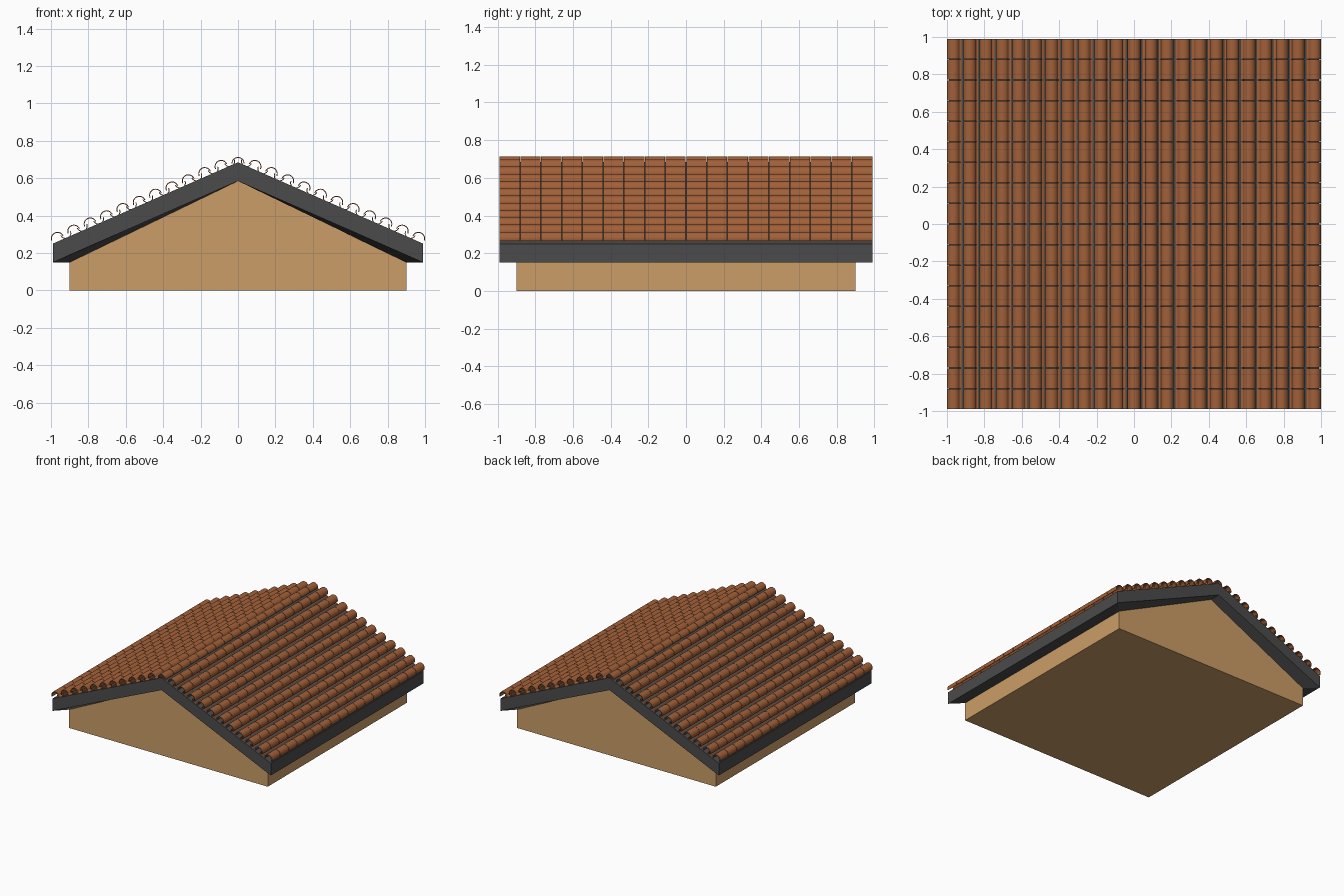
import bpy
from math import sin, cos, pi, atan, radians

cube = bpy.data.objects.get("Cube")
if cube:
    bpy.data.objects.remove(cube, do_unlink=True)


def material(name, rgb):
    mat = bpy.data.materials.new(name)
    mat.use_nodes = True
    mat.diffuse_color = (*rgb, 1)
    bsdf = next(n for n in mat.node_tree.nodes if n.type == "BSDF_PRINCIPLED")
    bsdf.inputs["Base Color"].default_value = (*rgb, 1)
    bsdf.inputs["Roughness"].default_value = 0.8
    return mat


WALL = material("tan wall", (0.60, 0.34, 0.136))
SLATE = material("dark grey trim", (0.07, 0.07, 0.07))
CLAY = material("terracotta", (0.36, 0.118, 0.041))


def make_mesh(name, verts, faces, mat):
    mesh = bpy.data.meshes.new(name)
    mesh.from_pydata(verts, [], faces)
    mesh.materials.append(mat)
    return mesh


def add_object(name, mesh):
    obj = bpy.data.objects.new(name, mesh)
    bpy.context.collection.objects.link(obj)
    return obj


def ring(profile, y):
    return [(x, y, z) for x, z in profile]


def bridge(a, b, n):
    return [(a + i, a + (i + 1) % n, b + (i + 1) % n, b + i) for i in range(n)]


EAVE, RIDGE, THICK = 0.15, 0.585, 0.1
IN, OUT = 0.9, 0.99

# Gable block
gable = [(-IN, 0), (IN, 0), (IN, EAVE), (0, RIDGE), (-IN, EAVE)]
faces = [tuple(range(5)), tuple(range(9, 4, -1))] + [f[::-1] for f in bridge(0, 5, 5)]
add_object("gable_block", make_mesh("gable_block", ring(gable, -IN) + ring(gable, IN), faces, WALL))


# Roof slab with a soffit that slopes in to the gable block
def loop(half, lift):
    line = [(-half, EAVE + lift), (0, RIDGE + lift), (half, EAVE + lift)]
    return ring(line, -half) + ring(line[::-1], half)


verts = loop(IN, 0) + loop(OUT, 0) + loop(OUT, THICK)
faces = [f[::-1] for f in bridge(0, 6, 6) + bridge(6, 12, 6)]
faces += [(12, 13, 16, 17), (13, 14, 15, 16)]
slab = make_mesh("roof_slab", verts, faces, SLATE)
slab.validate()
import bmesh
bm = bmesh.new()
bm.from_mesh(slab)
bmesh.ops.recalc_face_normals(bm, faces=bm.faces)
bm.to_mesh(slab)
bm.free()
add_object("roof_slab", slab)

# Half-round clay tiles
TILES = 18
STEP = 2 * OUT / TILES
LENGTH = STEP - 0.003


def barrel(name, radius, flip, wall=0.005, segs=14):
    angles = [pi * i / segs for i in range(segs + 1)]
    profile = [(radius * cos(a), flip * radius * sin(a)) for a in angles]
    inner = radius - wall
    profile += [(inner * cos(a), flip * inner * sin(a)) for a in reversed(angles)]
    n = len(profile)
    verts = ring(profile, 0) + ring(profile, LENGTH)
    faces = bridge(0, n, n)
    for i in range(segs):
        quad = (i, n - 1 - i, n - 2 - i, i + 1)
        faces += [quad, tuple(n + v for v in reversed(quad))]
    mesh = make_mesh(name, verts, faces, CLAY)
    bm = bmesh.new()
    bm.from_mesh(mesh)
    bmesh.ops.recalc_face_normals(bm, faces=bm.faces)
    bm.to_mesh(mesh)
    bm.free()
    mesh.polygons.foreach_set("use_smooth", [True] * len(mesh.polygons))
    mesh.set_sharp_from_angle(angle=radians(40))
    return mesh


cap = barrel("cap_tile", 0.035, 1)
pan = barrel("pan_tile", 0.03, -1)
SLOPE = (RIDGE - EAVE) / OUT


def tile_row(name, mesh, x, z, tilt):
    row = add_object(name, mesh)
    row.location = (x, -OUT + 0.0015, z)
    row.rotation_euler.y = tilt
    array = row.modifiers.new("row", "ARRAY")
    array.count = TILES
    array.use_relative_offset = False
    array.use_constant_offset = True
    array.constant_offset_displace = (0, STEP, 0)


def roof_z(x):
    return RIDGE + THICK - SLOPE * abs(x)


# Rows run along the ridge and step down both slopes
PITCH = 0.0875
tile_row("ridge_cap_row", cap, 0, 0.678, 0)
for side, label in ((1, "left"), (-1, "right")):
    for k in range(11):
        x = 0.09 + PITCH * k
        tilt = side * atan(SLOPE)
        tile_row(f"{label}_cap_row_{k + 1}", cap, side * x, roof_z(x) + 0.017, tilt)
        x -= PITCH / 2
        tile_row(f"{label}_pan_row_{k + 1}", pan, side * x, roof_z(x) + 0.025, tilt)
